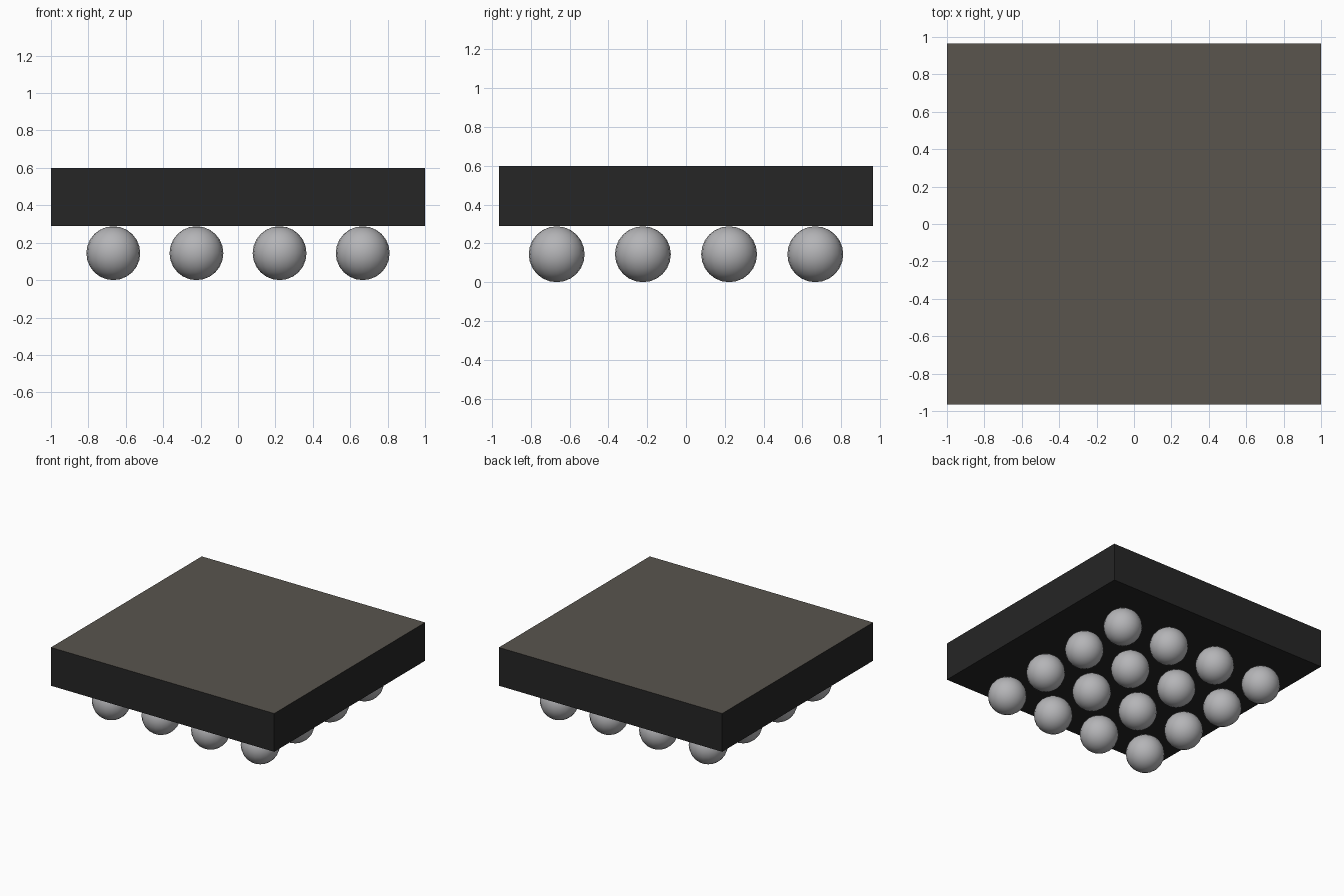
import bpy, bmesh
from mathutils import Matrix

if "Cube" in bpy.data.objects:
    bpy.data.objects.remove(bpy.data.objects["Cube"])


def material(name, rgb):
    m = bpy.data.materials.new(name)
    m.diffuse_color = (*rgb, 1)
    m.use_nodes = True
    m.node_tree.nodes["Principled BSDF"].inputs["Base Color"].default_value = m.diffuse_color
    return m


def add_object(name, bm, mats):
    mesh = bpy.data.meshes.new(name)
    bm.to_mesh(mesh)
    bm.free()
    for m in mats:
        mesh.materials.append(m)
    ob = bpy.data.objects.new(name, mesh)
    bpy.context.collection.objects.link(ob)
    return ob


black = material("black body", (0.019, 0.019, 0.019))
taupe = material("taupe top", (0.100, 0.090, 0.076))
solder = material("solder grey", (0.46, 0.46, 0.475))

SIZE_X, SIZE_Y = 2.0, 1.93
BOTTOM, TOP = 0.29, 0.60
RADIUS, PITCH = 0.144, 0.4445

# Chip body: black slab with a taupe upper face
bm = bmesh.new()
bmesh.ops.create_cube(bm, size=1, matrix=Matrix.Translation((0, 0, (BOTTOM + TOP) / 2))
                      @ Matrix.Diagonal((SIZE_X, SIZE_Y, TOP - BOTTOM, 1)))
bm.normal_update()
for f in bm.faces:
    f.material_index = 1 if f.normal.z > 0.5 else 0
add_object("chip_body", bm, [black, taupe])

# Four by four grid of solder balls under the body
for row in range(4):
    for col in range(4):
        bm = bmesh.new()
        bmesh.ops.create_uvsphere(bm, u_segments=20, v_segments=12, radius=RADIUS)
        for f in bm.faces:
            f.smooth = True
        ball = add_object(f"solder_ball_{row}_{col}", bm, [solder])
        ball.location = ((col - 1.5) * PITCH, (row - 1.5) * PITCH, RADIUS)
